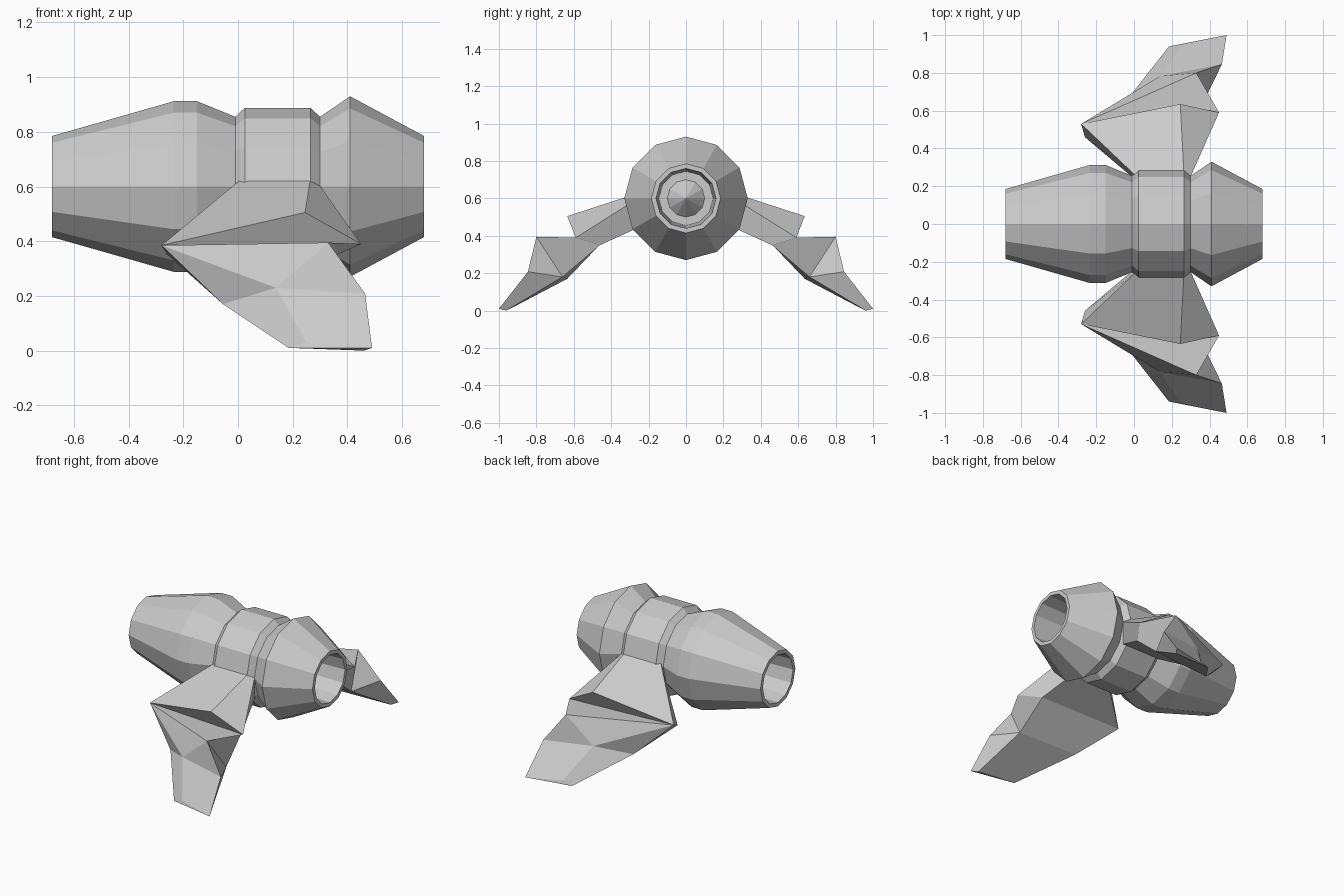
import bpy, bmesh, math

if "Cube" in bpy.data.objects:
    bpy.data.objects.remove(bpy.data.objects["Cube"])

SIDES, AXIS_Z = 12, 0.6


def make_object(name, verts, faces):
    mesh = bpy.data.meshes.new(name)
    mesh.from_pydata(verts, [], faces)
    bm = bmesh.new()
    bm.from_mesh(mesh)
    bmesh.ops.remove_doubles(bm, verts=bm.verts, dist=1e-5)
    bmesh.ops.dissolve_degenerate(bm, edges=bm.edges, dist=1e-5)
    bmesh.ops.recalc_face_normals(bm, faces=bm.faces)
    bm.to_mesh(mesh)
    bm.free()
    obj = bpy.data.objects.new(name, mesh)
    bpy.context.collection.objects.link(obj)
    return obj


def lathe_x(name, profile):
    """Revolve (x, radius) points around the engine axis."""
    verts = [(x, r * math.sin(math.tau * i / SIDES),
              AXIS_Z + r * math.cos(math.tau * i / SIDES))
             for x, r in profile for i in range(SIDES)]
    faces = [(k * SIDES + i, k * SIDES + (i + 1) % SIDES,
              (k + 1) * SIDES + (i + 1) % SIDES, (k + 1) * SIDES + i)
             for k in range(len(profile) - 1) for i in range(SIDES)]
    return make_object(name, verts, faces)


# Engine body: hollow ends with pointed hubs inside, stepped outer shell
lathe_x("engine_body", [
    (-0.38, 0), (-0.28, 0.10), (-0.28, 0.145), (-0.68, 0.16),
    (-0.68, 0.185), (-0.235, 0.312), (-0.15, 0.312), (-0.01, 0.255),
    (0.025, 0.288), (0.265, 0.288), (0.30, 0.255), (0.41, 0.33),
    (0.68, 0.185), (0.68, 0.16), (0.38, 0.145), (0.38, 0.10), (0.48, 0)])

# Stepped, drooping fin (named corner points, mirrored to the other side)
points = {
    "A": (0.015, -0.25, 0.63), "B": (0.265, -0.25, 0.63),
    "b": (0.295, -0.24, 0.61), "C": (0.245, -0.635, 0.505),
    "D": (-0.28, -0.53, 0.385), "E": (0.45, -0.59, 0.39),
    "F": (0.33, -0.80, 0.395), "G": (0.465, -0.845, 0.208),
    "H": (0.49, -1.0, 0.01), "I": (0.185, -0.94, 0.01),
    "J": (0.25, -0.947, 0.03), "K": (-0.055, -0.635, 0.17),
    "M": (0.138, -0.783, 0.23), "P": (0.375, -0.66, 0.18),
    "T": (0.46, -0.96, 0.0), "L": (-0.26, -0.46, 0.353),
    "Q": (0.36, -0.46, 0.35), "R": (0.0, -0.24, 0.45),
    "S": (0.29, -0.24, 0.45),
}
names = list(points)
face_names = (
    "ABCD BbEC DCE DEF DFM MFG DMK KMJI MGHJ "   # upper surfaces and steps
    "IJH IHT "                                   # tip
    "ADLR DKL "                                  # leading edge
    "RLQS LKPQ KITP "                            # underside
    "bSQE QPFE PGF PTHG "                        # trailing edge
    "ARSbB").split()                             # root
fin = make_object("side_fins", list(points.values()),
                  [[names.index(c) for c in f] for f in face_names])
mirror = fin.modifiers.new("mirror", 'MIRROR')
mirror.use_axis = (False, True, False)
mirror.use_mirror_merge = False
